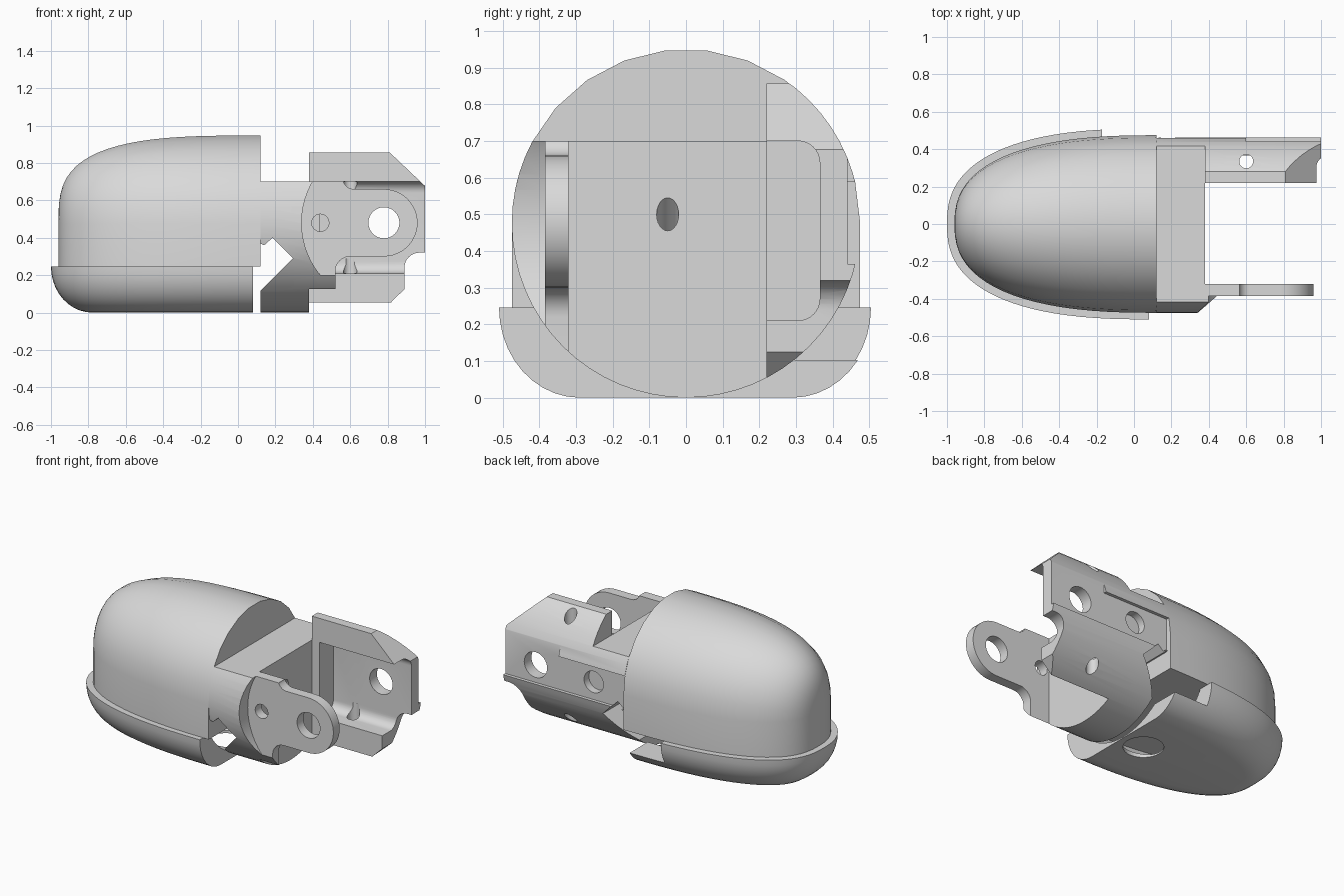
import bpy, bmesh, math

cube = bpy.data.objects.get("Cube")
if cube:
    bpy.data.objects.remove(cube, do_unlink=True)

grey = bpy.data.materials.new("light_grey")
grey.use_nodes = True
grey.diffuse_color = (0.7, 0.7, 0.7, 1)
for node in grey.node_tree.nodes:
    if node.type == 'BSDF_PRINCIPLED':
        node.inputs["Base Color"].default_value = (0.7, 0.7, 0.7, 1)

R = 0.475  # radius of the round section, also its centre height


def loft(name, rings):
    """Closed solid through equal-sized rings."""
    bm = bmesh.new()
    loops = [[bm.verts.new(p) for p in ring] for ring in rings]
    n = len(loops[0])
    for a, b in zip(loops, loops[1:]):
        for i in range(n):
            j = (i + 1) % n
            bm.faces.new((a[i], a[j], b[j], b[i]))
    bm.faces.new(loops[0])
    bm.faces.new(loops[-1])
    bmesh.ops.recalc_face_normals(bm, faces=bm.faces)
    mesh = bpy.data.meshes.new(name)
    bm.to_mesh(mesh)
    bm.free()
    mesh.materials.append(grey)
    ob = bpy.data.objects.new(name, mesh)
    bpy.context.collection.objects.link(ob)
    return ob


def prism(axis, pts, lo, hi):
    """Extrude a 2D outline along an axis."""
    put = {'x': lambda p, h: (h, p[0], p[1]),
           'y': lambda p, h: (p[0], h, p[1]),
           'z': lambda p, h: (p[0], p[1], h)}[axis]
    ob = loft("cutter", [[put(p, h) for p in pts] for h in (lo, hi)])
    ob.hide_render = True
    return ob


def box(x0, x1, y0, y1, z0, z1):
    return prism('z', [(x0, y0), (x1, y0), (x1, y1), (x0, y1)], z0, z1)


def arc(cx, cy, r, a0, a1, n=12):
    return [(cx + r * math.cos(math.radians(a0 + (a1 - a0) * i / n)),
             cy + r * math.sin(math.radians(a0 + (a1 - a0) * i / n)))
            for i in range(n + 1)]


def hole(axis, cx, cy, r, lo, hi, n=32):
    return prism(axis, arc(cx, cy, r, 0, 360, n)[:-1], lo, hi)


def cut(ob, *cutters):
    for c in cutters:
        m = ob.modifiers.new("cut", 'BOOLEAN')
        m.operation = 'DIFFERENCE'
        m.solver = 'EXACT'
        m.object = c
        bpy.ops.object.select_all(action='DESELECT')
        bpy.context.view_layer.objects.active = ob
        ob.select_set(True)
        bpy.ops.object.modifier_apply(modifier=m.name)
        bpy.data.objects.remove(c, do_unlink=True)


def smooth(ob):
    bpy.ops.object.select_all(action='DESELECT')
    bpy.context.view_layer.objects.active = ob
    ob.select_set(True)
    bpy.ops.object.shade_smooth_by_angle(angle=math.radians(30))


def section(x, ry, rz, cy=0, cz=R, n=64):
    """Elliptical ring across x."""
    return [(x, cy + ry * math.cos(2 * math.pi * i / n),
             cz + rz * math.sin(2 * math.pi * i / n)) for i in range(n)]


def arch(x, ry, rz):
    """Half-round ring with straight walls down to a flat underside."""
    top = [(x, ry * math.cos(math.pi * i / 13), R + rz * math.sin(math.pi * i / 13))
           for i in range(14)]
    return top + [(x, -ry, 0.245), (x, ry, 0.245)]


def blunt_rings(ring, r):
    """Rings of a blunt nose, fuller in side view than in plan."""
    rings = []
    for i in [0.15, 0.5] + list(range(1, 21)):
        u = max(math.cos(math.pi / 2 * i / 20), 0) ** 0.8
        rings.append(ring(0.12 - 1.08 * u, r * (1 - u ** 2.5) ** 0.4,
                          r * (1 - u ** 3.2) ** 0.3125))
    return rings


# Domed fingertip with straight lower walls
dome = loft("fingertip_dome", blunt_rings(arch, R))
smooth(dome)

# Base shell: rounded tray around the underside of the dome
rings = []
for k in range(11):
    t = math.pi / 2 * k / 10
    inset, z = 0.22 * (1 - math.cos(t)), 0.246 * (1 - math.sin(t))
    ring = []
    for i in range(49):
        a = -math.pi / 2 + math.pi * i / 48
        u = max(math.cos(a), 0) ** 0.8 if 0 < i < 48 else 0
        v = math.copysign(abs(math.sin(a)) ** 0.8, math.sin(a))
        nx, ny = -u ** 1.5 / 1.08, math.copysign(abs(v) ** 1.5, v) / 0.51
        length = math.hypot(nx, ny)
        ring.append((0.08 - 1.08 * u - inset * nx / length,
                     0.51 * v - inset * ny / length, z))
    rings.append(ring)
shell = loft("base_shell", rings)
hollow = loft("cutter", blunt_rings(section, 0.468) + [section(0.3, 0.468, 0.468)])
cut(shell,
    hollow,
    box(-0.17, 0.3, 0.1, 0.7, 0.102, 0.4),
    hole('z', -0.08, -0.01, 0.12, -0.1, 0.15))
smooth(shell)

# Knuckle block with two fork arms, cut out of a round bar
fork = loft("knuckle_fork", [section(0.12, R, R), section(1.0, R, R)])
notch = [(0.0, 0.0), (0.12, 0.115), (0.295, 0.29), (0.185, 0.4),
         (0.14, 0.36), (0.12, 0.37), (0.0, 0.37)]
lug_outside = ([(0.5636, 0.8)] + arc(0.62, 0.72, 0.06, 200, 270, 6)
               + arc(0.78, 0.48, 0.18, 90, -90, 24)
               + arc(0.60, 0.22, 0.08, 90, 180, 8)
               + [(0.52, -0.1), (1.2, -0.1), (1.2, 0.8)])
pocket = ([(0.1, 0.21)] + arc(0.305, 0.27, 0.06, -90, 0, 8)
          + arc(0.305, 0.64, 0.06, 0, 90, 8) + [(0.1, 0.7)])
arm_low_end = ([(1.2, 0.32), (0.97, 0.32)] + arc(0.97, 0.24, 0.08, 95, 180, 8)
               + [(0.89, 0.125), (0.82, 0.057), (0.82, -0.1), (1.2, -0.1)])
# slanted cable passage from the gap down into the notch
cable = loft("cutter", [section(x, 0.03, 0.045, -0.05, x + 0.12, 24)
                        for x in (0.15, 0.45)])
cut(fork,
    # flat top and gap between the arms
    box(0.0, 0.38, -0.7, 0.7, 0.7, 1.2),
    box(0.37, 1.2, -0.7, 0.0, 0.7, 1.2),
    box(0.38, 1.2, -0.32, 0.22, -0.2, 1.2),
    prism('y', notch, -0.7, 0.7),
    # thin front arm: flat outer face with round clearance, rounded end
    hole('y', 0.78, 0.48, 0.44, -0.7, -0.385, 64),
    prism('y', lug_outside, -0.7, -0.2),
    # channel-shaped rear arm
    prism('x', pocket, 0.435, 1.2),
    box(0.3, 1.2, 0.1, 0.7, 0.857, 1.2),
    prism('y', [(0.81, 0.857), (1.2, 0.487), (1.2, 1.1), (0.81, 1.1)], 0.1, 0.7),
    prism('y', arm_low_end, 0.1, 0.7),
    # shallow stepped recess on the outside of the rear arm
    box(0.6, 1.2, 0.44, 0.7, 0.365, 0.8),
    box(0.05, 0.61, 0.44, 0.7, 0.365, 0.59),
    # pivot, pin and cable holes
    hole('y', 0.78, 0.48, 0.083, -0.7, 0.7),
    hole('y', 0.44, 0.48, 0.046, -0.7, -0.2),
    hole('y', 0.36, 0.48, 0.07, 0.39, 0.7),
    hole('z', 0.6, 0.335, 0.037, -0.2, 0.29),
    hole('z', 0.6, 0.335, 0.037, 0.64, 1.2),
    cable)
smooth(fork)
bpy.ops.object.select_all(action='DESELECT')
